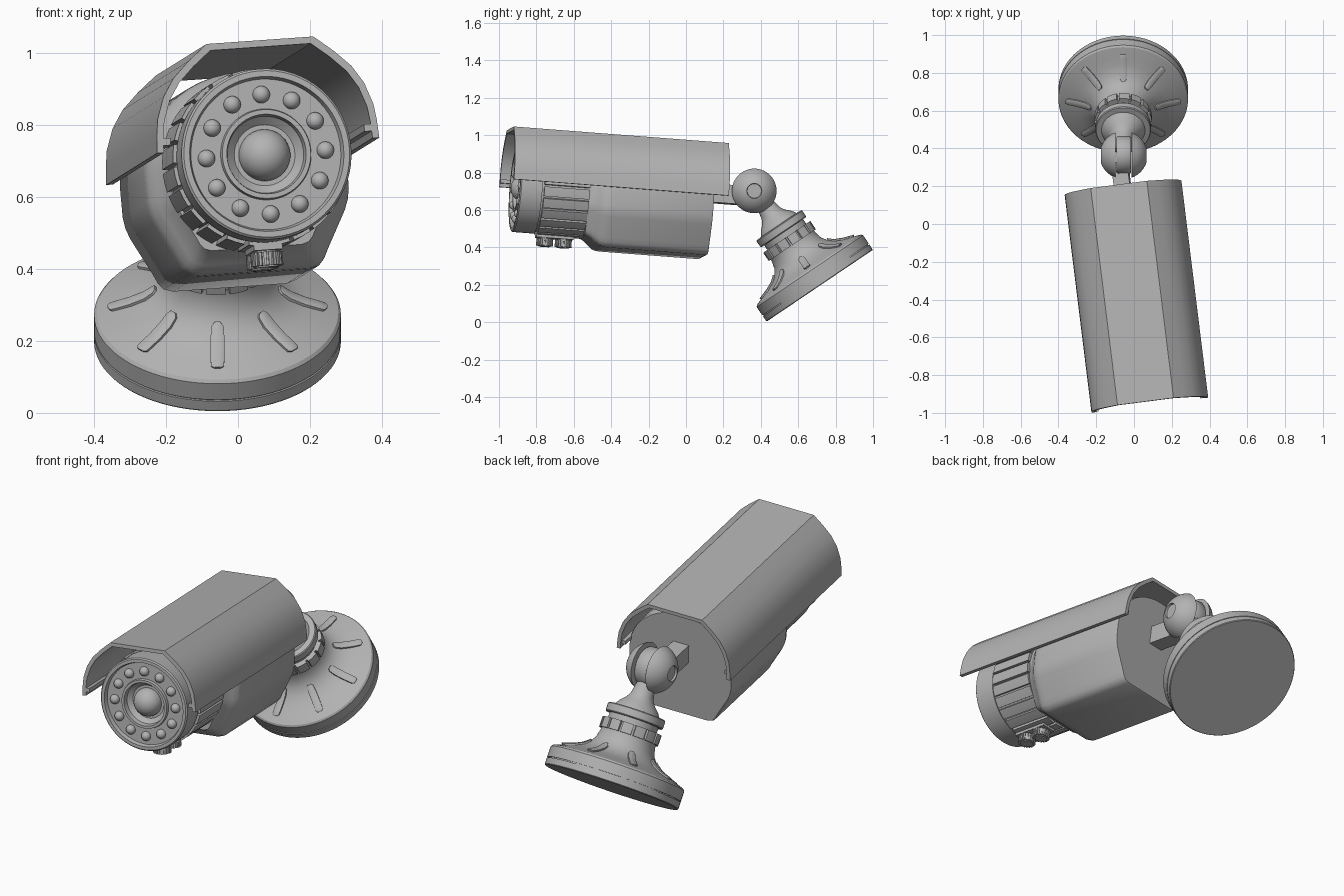
import bpy, bmesh, math
from mathutils import Matrix, Vector

if "Cube" in bpy.data.objects:
    bpy.data.objects.remove(bpy.data.objects["Cube"], do_unlink=True)

grey = bpy.data.materials.new("matte grey")
grey.use_nodes = True
grey.diffuse_color = (0.45, 0.45, 0.45, 1)
grey.node_tree.nodes["Principled BSDF"].inputs["Base Color"].default_value = (0.45, 0.45, 0.45, 1)


def frame(x, y, z, origin):
    m = Matrix((x, y, z)).transposed().to_4x4()
    m.translation = origin
    return m


def finish(name, bm, matrix):
    bmesh.ops.remove_doubles(bm, verts=bm.verts, dist=1e-5)
    bmesh.ops.recalc_face_normals(bm, faces=bm.faces)
    bm.transform(matrix)
    mesh = bpy.data.meshes.new(name)
    bm.to_mesh(mesh)
    bm.free()
    mesh.materials.append(grey)
    ob = bpy.data.objects.new(name, mesh)
    bpy.context.scene.collection.objects.link(ob)
    bpy.ops.object.select_all(action='DESELECT')
    ob.select_set(True)
    bpy.context.view_layer.objects.active = ob
    bpy.ops.object.shade_smooth_by_angle(angle=math.radians(32))
    return ob


def loft(name, rings, matrix):
    """Skin closed rings of 3D points and cap both ends."""
    bm = bmesh.new()
    rows = [[bm.verts.new(p) for p in ring] for ring in rings]
    n = len(rows[0])
    for a, b in zip(rows, rows[1:]):
        for i in range(n):
            j = (i + 1) % n
            bm.faces.new((a[i], a[j], b[j], b[i]))
    bm.faces.new(rows[0])
    bm.faces.new(rows[-1])
    return finish(name, bm, matrix)


def lathe(name, profile, matrix, steps=64):
    """Spin (height, radius) points about the local z axis."""
    bm = bmesh.new()
    verts = [bm.verts.new((r, 0, t)) for t, r in profile]
    edges = [bm.edges.new(e) for e in zip(verts, verts[1:])]
    bmesh.ops.spin(bm, geom=verts + edges, cent=(0, 0, 0), axis=(0, 0, 1),
                   angle=math.tau, steps=steps, use_merge=False)
    return finish(name, bm, matrix)


def gear(name, teeth, r_in, r_out, z0, z1, matrix, duty=0.8):
    ring = []
    for i in range(teeth):
        for f, r in ((0, r_in), (0.02, r_out), (duty / 2, r_out), (duty - 0.02, r_out), (duty, r_in)):
            a = (i + f) * math.tau / teeth
            ring.append((r * math.cos(a), r * math.sin(a)))
    return loft(name, [[(x, y, z) for x, y in ring] for z in (z0, z1)], matrix)


def box(name, lo, hi, matrix):
    rings = [[(lo[0], y, lo[2]), (hi[0], y, lo[2]), (hi[0], y, hi[2]), (lo[0], y, hi[2])]
             for y in (lo[1], hi[1])]
    return loft(name, rings, matrix)


def ball(name, radius, centre, matrix):
    bm = bmesh.new()
    bmesh.ops.create_uvsphere(bm, u_segments=32, v_segments=16, radius=radius)
    return finish(name, bm, matrix @ Matrix.Translation(centre))


# Camera frame: y runs backwards along the barrel, z is up, slightly rolled
back = Vector((-0.122, 0.989, -0.076)).normalized()
side = Vector((0.989, 0.122, 0)).normalized()
up = side.cross(back)
roll = math.radians(4)
cam = frame(side * math.cos(roll) + up * math.sin(roll), back,
            up * math.cos(roll) - side * math.sin(roll), (0.08, -0.915, 0.72))
barrel = cam @ Matrix.Rotation(-math.pi / 2, 4, 'X')

# Sun hood
half = [(0.312, 0.02), (0.309, 0.07), (0.303, 0.115), (0.282, 0.175), (0.25, 0.225),
        (0.204, 0.27), (0.15, 0.314)]
outer = half + [(-x, z) for x, z in reversed(half)]
inner = [(x * 0.94, z if z < 0.03 else z * 0.94) for x, z in reversed(outer)]
loft("sun_hood", [[(x, y, z) for x, z in outer + inner] for y in (-0.046, 1.115)], cam)
for s, label in ((1, "left"), (-1, "right")):
    xs = sorted((s * 0.272, s * 0.3))
    box("hood_rail_" + label, (xs[0], -0.046, 0.04), (xs[1], 1.1, 0.06), cam)

# Main housing: round top, tapered underside, blended into the barrel
half = [(0.285 * math.cos(a), 0.265 * math.sin(a))
        for a in [math.radians(90 - 7.5 * i) for i in range(1, 13)]]
half += [(0.284, -0.08), (0.279, -0.11), (0.268, -0.14), (0.212, -0.245), (0.2, -0.27),
         (0.185, -0.287), (0.16, -0.295)]
section = [(0, 0.265)] + half + [(-x, z) for x, z in reversed(half)]
stations = [(0.375, 0.79), (0.405, 0.84), (0.43, 0.91), (0.452, 0.97), (0.475, 0.995),
            (0.5, 1), (1.03, 1), (1.04, 0.985)]
loft("housing", [[(x * k, y, z * k) for x, z in section] for y, k in stations], cam)

# Lens barrel with recessed face
lathe("lens_barrel", [(0.05, 0), (0.05, 0.085), (0.03, 0.107), (0.005, 0.111), (0.005, 0.124),
                      (0.02, 0.127), (0.02, 0.21), (0.0, 0.216), (0.0, 0.232), (0.006, 0.238),
                      (0.12, 0.238), (0.12, 0.23), (0.4, 0.23), (0.4, 0.0)], barrel)
gear("grip_ring", 24, 0.23, 0.247, 0.13, 0.375, barrel, 0.85)
ball("lens", 0.072, (0, 0.05, 0), cam)
for i in range(12):
    a = math.radians(90 + 30 * i)
    ball(f"led_{i + 1}", 0.024, (0.167 * math.cos(a), 0.018, 0.167 * math.sin(a)), cam)

# Thumb screws under the barrel
box("screw_plate", (-0.04, 0.13, -0.258), (0.04, 0.33, -0.22), cam)
for i, y in enumerate((0.18, 0.28)):
    gear(f"thumb_screw_{i + 1}", 20, 0.039, 0.045, -0.3, -0.262,
         cam @ Matrix.Translation((0, y, 0)), 0.6)
    lathe(f"screw_shank_{i + 1}", [(-0.304, 0), (-0.304, 0.032), (-0.24, 0.032), (-0.24, 0)],
          cam @ Matrix.Translation((0, y, 0)), 24)

# Rear bracket and slotted ball joint
box("rear_bracket", (-0.043, 1.03, 0.0), (0.043, 1.25, 0.1), cam)
pivot = Matrix.Translation((-0.055, 0.365, 0.702))
R = 0.127
for s, label in ((1, "left"), (-1, "right")):
    arc = [(R * math.sin(a), R * math.cos(a)) for a in
           [math.radians(20 + 51.5 * i / 10) for i in range(11)]]
    lathe("joint_cheek_" + label, [(0.043, 0), (0.043, 0.119)] + arc + [(0.11, 0.038), (0.11, 0)],
          pivot @ Matrix.Rotation(s * math.pi / 2, 4, 'Y'), 48)
lathe("joint_lug", [(-0.038, 0), (-0.038, 0.095), (-0.03, 0.1), (0.03, 0.1), (0.038, 0.095),
                    (0.038, 0)], pivot @ Matrix.Rotation(math.pi / 2, 4, 'Y'), 48)

# Tilted wall mount: z runs from the wall plate to the joint
n = Vector((0, -0.56, 0.83)).normalized()
x = Vector((1, 0, 0))
mount = frame(x, n.cross(x), n, (-0.057, 0.715, 0.195))
flare = [(0.103, 0.336), (0.112, 0.31), (0.122, 0.28), (0.135, 0.24), (0.154, 0.2),
         (0.18, 0.17), (0.21, 0.15), (0.25, 0.14)]
lathe("mount_base", [(0, 0), (0, 0.34), (0.004, 0.343), (0.035, 0.343), (0.035, 0.337),
                     (0.04, 0.337), (0.04, 0.343), (0.094, 0.343)] + flare
      + [(0.27, 0.14), (0.27, 0)], mount, 80)
gear("mount_nut", 14, 0.138, 0.152, 0.262, 0.315, mount, 0.85)
lathe("mount_stem", [(0.3, 0), (0.3, 0.125), (0.345, 0.125), (0.345, 0.143), (0.35, 0.147),
                     (0.385, 0.147), (0.39, 0.143), (0.392, 0.115), (0.415, 0.1), (0.44, 0.075),
                     (0.465, 0.059), (0.5, 0.052), (0.54, 0.045), (0.58, 0.04), (0.58, 0)], mount, 48)

# Raised ribs following the flare
path = [(0.115, 0.3, 0.009), (0.117, 0.293, 0.018), (0.123, 0.275, 0.019), (0.135, 0.24, 0.019),
        (0.154, 0.2, 0.019), (0.172, 0.177, 0.017), (0.18, 0.17, 0.009)]
for i in range(8):
    rings = []
    for t, r, w in path:
        h = 0.009
        rings.append([(r - 0.01, -w, t - 0.01), (r + h * 0.5, -w, t + h * 0.7),
                      (r + h * 0.6, -w * 0.7, t + h), (r + h * 0.6, w * 0.7, t + h),
                      (r + h * 0.5, w, t + h * 0.7), (r - 0.01, w, t - 0.01)])
    loft(f"mount_rib_{i + 1}", rings, mount @ Matrix.Rotation(i * math.pi / 4, 4, 'Z'))
